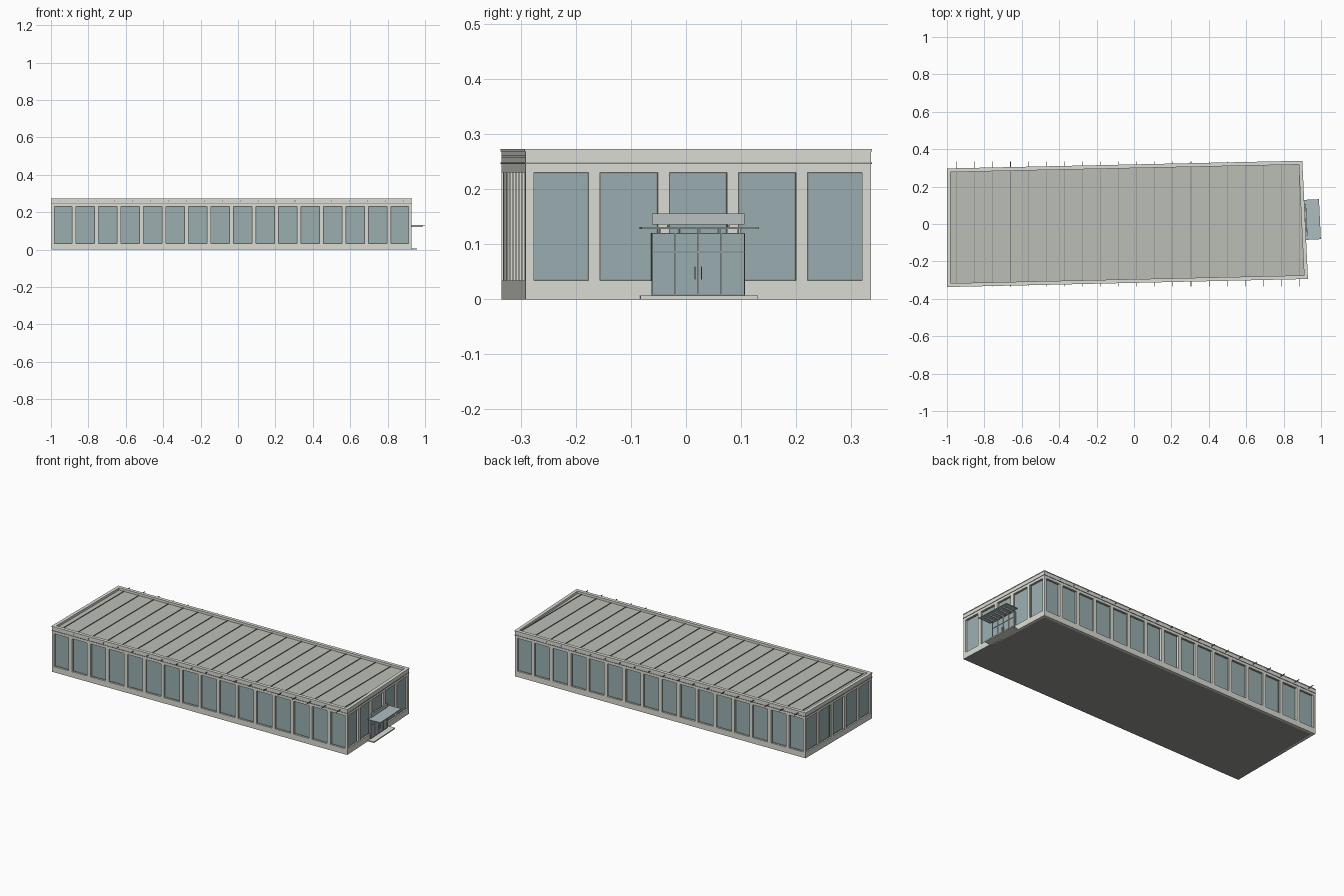
import bpy, bmesh
from mathutils import Vector

if "Cube" in bpy.data.objects:
    bpy.data.objects.remove(bpy.data.objects["Cube"])

# footprint corners, counter-clockwise from front left (slightly skewed plan)
PLAN = [Vector(p) for p in ((-.998, -.335), (.928, -.292), (.898, .336), (-.998, .295))]
SILL, HEAD = .034, .231


def material(name, rgb):
    m = bpy.data.materials.new(name)
    m.diffuse_color = (*rgb, 1)
    m.use_nodes = True
    m.node_tree.nodes["Principled BSDF"].inputs["Base Color"].default_value = m.diffuse_color
    return m


STONE = material("stone", (.72, .72, .67))
GLASS = material("glass", (.33, .43, .44))
CANOPY = material("canopy_glass", (.42, .51, .52))
ROOF = material("roofing", (.50, .52, .47))
DARK = material("dark_metal", (.22, .24, .23))
METAL = material("light_metal", (.62, .65, .63))
SIGN = material("sign_grey", (.5, .54, .54))
BASE = material("underside", (.3, .3, .29))


def finish(name, bm, mat):
    bmesh.ops.recalc_face_normals(bm, faces=bm.faces[:])
    me = bpy.data.meshes.new(name)
    bm.to_mesh(me)
    bm.free()
    me.materials.append(mat)
    ob = bpy.data.objects.new(name, me)
    bpy.context.collection.objects.link(ob)
    return ob


def edge_frame(i):
    a, b = PLAN[i % 4], PLAN[(i + 1) % 4]
    u = (b - a).normalized()
    return a, u, Vector((u.y, -u.x)), (b - a).length


def outline(d):
    # plan outline moved outwards by d
    pts = []
    for i in range(4):
        n1, n2 = edge_frame(i - 1)[2], edge_frame(i)[2]
        pts.append(PLAN[i] + (n1 + n2) * d / (1 + n1.dot(n2)))
    return pts


def slab(name, d, z0, z1, mat):
    bm = bmesh.new()
    lo = [bm.verts.new((*p, z0)) for p in outline(d)]
    hi = [bm.verts.new((*p, z1)) for p in outline(d)]
    bm.faces.new(lo)
    bm.faces.new(hi)
    for i in range(4):
        j = (i + 1) % 4
        bm.faces.new((lo[i], lo[j], hi[j], hi[i]))
    return finish(name, bm, mat)


def ring(name, outer, inner, z0, z1, mat):
    bm = bmesh.new()
    loops = [[bm.verts.new((*p, z)) for p in outline(d)]
             for d, z in ((outer, z0), (outer, z1), (inner, z1), (inner, z0))]
    for k in range(4):
        a, b = loops[k], loops[(k + 1) % 4]
        for i in range(4):
            j = (i + 1) % 4
            bm.faces.new((a[i], a[j], b[j], b[i]))
    return finish(name, bm, mat)


def boxes(name, wall, specs, mat):
    # boxes in wall coordinates: along u, outward depth d, height z
    a, u, n, _ = edge_frame(wall)
    bm = bmesh.new()
    for u0, u1, d0, d1, z0, z1 in specs:
        vs = bmesh.ops.create_cube(bm, size=1)["verts"]
        for v in vs:
            p = a + u * (u0 if v.co.x < 0 else u1) + n * (d0 if v.co.y < 0 else d1)
            v.co = (*p, z0 if v.co.z < 0 else z1)
    return finish(name, bm, mat)


# horizontal shell
slab("floor_slab", -.002, 0, .004, BASE)
ring("plinth_wall", 0, -.016, 0, SILL, STONE)
ring("window_head_band", 0, -.016, HEAD, .246, STONE)
ring("cornice_strip", .002, -.016, .246, .249, DARK)
ring("parapet", 0, -.016, .249, .269, STONE)
ring("coping", .002, -.018, .269, .273, STONE)
slab("roof_deck", -.015, .25, .258, ROOF)

# roof seam rods running straight across and poking past the skewed eaves
bm = bmesh.new()
for i in range(20):
    x = -.998 + .0965 * (i + .5)
    for v in bmesh.ops.create_cube(bm, size=1)["verts"]:
        v.co = (x + v.co.x * .003, v.co.y * .67, .2595 + v.co.z * .004)
finish("roof_seams", bm, DARK)

# piers, glazing and slim window frames on all four walls
for w, (side, n, gap) in enumerate((("front", 16, .0105), ("right", 5, .0105),
                                    ("rear", 16, .0105), ("left", 5, .0105))):
    L = edge_frame(w)[3]
    bay = L / n
    piers, panes, frames = [], [], []
    for i in range(n + 1):
        piers.append((max(0, i * bay - gap), min(L, i * bay + gap), -.016, 0, SILL, HEAD))
    for i in range(n):
        u0, u1, t = i * bay + gap, (i + 1) * bay - gap, .002
        panes.append((u0, u1, -.014, -.011, SILL, HEAD))
        frames += [(u0, u0 + t, -.015, -.009, SILL, HEAD), (u1 - t, u1, -.015, -.009, SILL, HEAD),
                   (u0, u1, -.015, -.009, SILL, SILL + t), (u0, u1, -.015, -.009, HEAD - t, HEAD)]
    boxes(side + "_piers", w, piers, STONE)
    boxes(side + "_windows", w, panes, GLASS)
    boxes(side + "_window_frames", w, frames, DARK)

# entrance on the right wall
C = edge_frame(1)[3] / 2
boxes("entrance_glazing", 1, [(C - .084, C + .084, -.01, .004, .007, .121)], GLASS)
boxes("entrance_mullions", 1, [(C + s * .042 - .0015, C + s * .042 + .0015, .004, .007, .008, .121)
                               for s in (-1, 0, 1)], METAL)
boxes("entrance_frame", 1,
      [(C + s * .084 - .001, C + s * .084 + .001, -.01, .007, .007, .121) for s in (-1, 1)]
      + [(C - .084, C + .084, -.01, .006, z, z + .002) for z in (.007, .085, .119)], DARK)
boxes("door_handles", 1, [(C + s * .006 - .001, C + s * .006 + .001, .006, .009, .036, .06)
                          for s in (-1, 1)], DARK)
boxes("entrance_step", 1, [(C - .107, C + .107, -.01, .04, 0, .007)], STONE)
boxes("canopy_sheet", 1, [(C - .107, C + .107, 0, .081, .128, .132)], CANOPY)
boxes("canopy_beams", 1, [(C + s * .036 - .0015, C + s * .036 + .0015, 0, .07, .12, .128)
                          for s in (-2, -1, 0, 1, 2)], METAL)
boxes("sign_board", 1, [(C - .084, C + .084, .003, .011, .136, .156)], SIGN)
boxes("sign_posts", 1, [(C + s * .055 - .002, C + s * .055 + .002, .004, .009, .131, .137)
                        for s in (-1, 1)], DARK)
